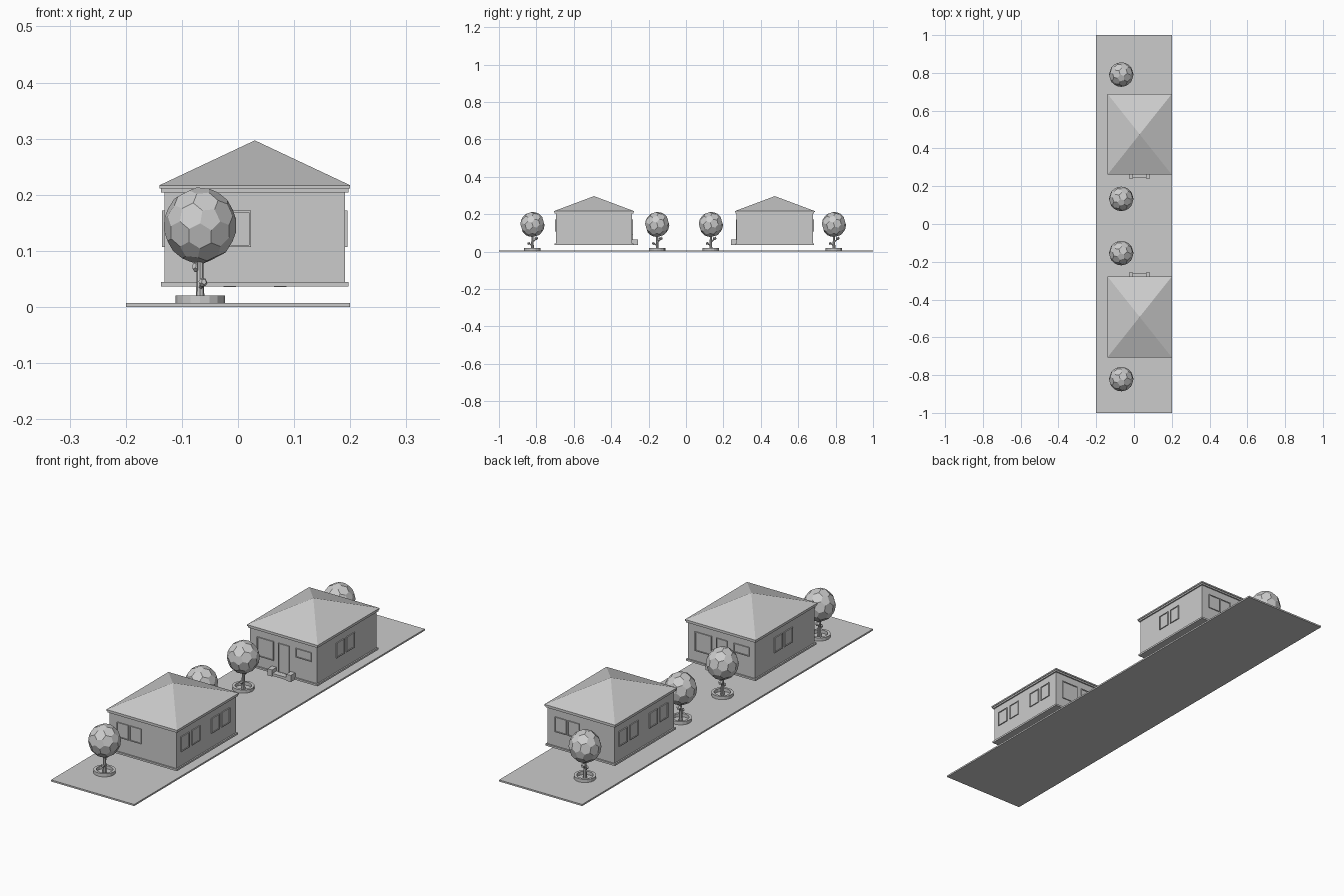
import bpy, bmesh, math
from mathutils import Vector, Matrix

if "Cube" in bpy.data.objects:
    bpy.data.objects.remove(bpy.data.objects["Cube"])

grey = bpy.data.materials.new("plain_grey")
grey.diffuse_color = (0.6, 0.6, 0.6, 1)
grey.use_nodes = True
grey.node_tree.nodes["Principled BSDF"].inputs["Base Color"].default_value = grey.diffuse_color


def finish(name, bm, M=Matrix()):
    bm.transform(M)
    bmesh.ops.recalc_face_normals(bm, faces=bm.faces)
    me = bpy.data.meshes.new(name)
    bm.to_mesh(me)
    bm.free()
    me.materials.append(grey)
    ob = bpy.data.objects.new(name, me)
    bpy.context.collection.objects.link(ob)
    return ob


def add_box(bm, x0, x1, y0, y1, z0, z1):
    M = Matrix.Translation(((x0 + x1) / 2, (y0 + y1) / 2, (z0 + z1) / 2)) @ \
        Matrix.Diagonal((x1 - x0, y1 - y0, z1 - z0, 1))
    bmesh.ops.create_cube(bm, size=1, matrix=M)


def box(name, dims, M=Matrix()):
    bm = bmesh.new()
    add_box(bm, *dims)
    return finish(name, bm, M)


def framed_panel(name, u0, u1, z0, z1, M):
    """Raised frame with a sunken pane; local wall plane y=0, facing -y."""
    bm = bmesh.new()
    add_box(bm, u0, u1, -0.0045, 0.002, z0, z1)
    bm.faces.ensure_lookup_table()
    bm.normal_update()
    face = [f for f in bm.faces if f.normal.y < -0.9]
    bmesh.ops.inset_region(bm, faces=face, thickness=0.005, depth=0)
    bmesh.ops.translate(bm, verts=face[0].verts, vec=(0, 0, 0))
    ret = bmesh.ops.extrude_discrete_faces(bm, faces=face)
    bmesh.ops.translate(bm, verts=ret["faces"][0].verts, vec=(0, 0.003, 0))
    return finish(name, bm, M)


def tube(bm, p, q, r0, r1, n=8):
    p, q = Vector(p), Vector(q)
    d = q - p
    M = Matrix.Translation((p + q) / 2) @ d.to_track_quat('Z', 'Y').to_matrix().to_4x4()
    bmesh.ops.create_cone(bm, cap_ends=True, segments=n, radius1=r0, radius2=r1,
                          depth=d.length, matrix=M)


def leaf_ball(name, centre, rx, rz, subdiv, M):
    """Faceted ball of pentagons and hexagons (dual of an icosphere)."""
    src = bmesh.new()
    bmesh.ops.create_icosphere(src, subdivisions=subdiv, radius=1)
    bm = bmesh.new()
    dual = {f: bm.verts.new(f.calc_center_median().normalized()) for f in src.faces}
    for v in src.verts:
        n = v.co.normalized()
        a = n.orthogonal().normalized()
        b = n.cross(a)
        ring = sorted(v.link_faces, key=lambda f: math.atan2(dual[f].co.dot(b), dual[f].co.dot(a)))
        bm.faces.new([dual[f] for f in ring])
    src.free()
    S = Matrix.Translation(centre) @ Matrix.Diagonal((rx, rx, rz, 1)) @ Matrix.Rotation(0.3, 4, 'X')
    return finish(name, bm, M @ S)


def house(tag, M):
    HX, HY = 0.161, 0.204          # half sizes of the walls
    box(tag + "_walls", (-HX, HX, -HY, HY, 0.04, 0.21), M)
    box(tag + "_plinth", (-0.167, 0.167, -0.21, 0.21, 0.037, 0.045), M)
    box(tag + "_cornice", (-0.167, 0.167, -0.21, 0.21, 0.204, 0.212), M)
    # pyramid roof on a thin eave
    bm = bmesh.new()
    add_box(bm, -0.17, 0.17, -0.2135, 0.2135, 0.211, 0.217)
    top = [f for f in bm.faces if f.calc_center_median().z > 0.216]
    ret = bmesh.ops.poke(bm, faces=top)
    ret["verts"][0].co.z = 0.297
    finish(tag + "_roof", bm, M)
    # wall frames for the four sides
    front = M @ Matrix.Translation((0, -HY, 0))
    back = M @ Matrix.Rotation(math.pi, 4, 'Z') @ Matrix.Translation((0, -HY, 0))
    right = M @ Matrix.Rotation(math.pi / 2, 4, 'Z') @ Matrix.Translation((0, -HX, 0))
    left = M @ Matrix.Rotation(-math.pi / 2, 4, 'Z') @ Matrix.Translation((0, -HX, 0))
    framed_panel(tag + "_large_window", -0.127, -0.047, 0.09, 0.173, front)
    framed_panel(tag + "_door", -0.024, 0.028, 0.045, 0.173, front)
    framed_panel(tag + "_wide_window", 0.06, 0.135, 0.134, 0.173, front)
    for side, wall, starts in (("back", back, (-0.125, -0.063)),
                               ("right", right, (-0.075, -0.005)),
                               ("left", left, (-0.175, -0.1, 0.033, 0.104))):
        for i, u in enumerate(starts):
            framed_panel(f"{tag}_{side}_window_{i}", u, u + 0.056, 0.107, 0.172, wall)
    # entrance step between two low blocks
    box(tag + "_step", (-0.036, 0.036, -0.232, -0.2, 0.037, 0.048), M)
    for s, n in ((-1, "left"), (1, "right")):
        x = sorted((s * 0.034, s * 0.056))
        box(f"{tag}_{n}_step_block", (x[0], x[1], -0.235, -0.2, 0.0355, 0.064), M)


def tree(tag, y):
    M = Matrix.Translation((-0.0675, y, 0))
    # trunk and two twigs
    bm = bmesh.new()
    tube(bm, (0, 0, 0.005), (0, 0, 0.095), 0.008, 0.005)
    tube(bm, (0, 0, 0.05), (-0.005, 0.019, 0.068), 0.004, 0.003, 6)
    tube(bm, (0, 0, 0.033), (0.005, -0.018, 0.043), 0.004, 0.003, 6)
    finish(tag + "_trunk", bm, M)
    leaf_ball(tag + "_upper_bud", (-0.005, 0.02, 0.071), 0.010, 0.010, 1, M)
    leaf_ball(tag + "_lower_bud", (0.005, -0.02, 0.044), 0.008, 0.008, 1, M)
    leaf_ball(tag + "_crown", (0, 0, 0.1455), 0.065, 0.068, 2, M)
    # planter ring: spun rectangle
    bm = bmesh.new()
    prof = [bm.verts.new(p) for p in ((0.033, 0, 0.006), (0.044, 0, 0.006),
                                      (0.044, 0, 0.021), (0.033, 0, 0.021))]
    edges = [bm.edges.new((prof[i], prof[(i + 1) % 4])) for i in range(4)]
    bmesh.ops.spin(bm, geom=prof + edges, axis=(0, 0, 1), cent=(0, 0, 0),
                   angle=2 * math.pi, steps=16)
    bmesh.ops.remove_doubles(bm, verts=bm.verts, dist=1e-5)
    finish(tag + "_planter_ring", bm, M)


# ground slab
box("ground_slab", (-0.2, 0.2, -1, 1, 0, 0.007))
# two houses, one turned around
house("north_house", Matrix.Translation((0.03, 0.475, 0)))
house("south_house", Matrix.Translation((0.03, -0.492, 0)) @ Matrix.Rotation(math.pi, 4, 'Z'))
# four trees
for i, y in enumerate((0.791, 0.133, -0.154, -0.821)):
    tree(f"tree_{i + 1}", y)
